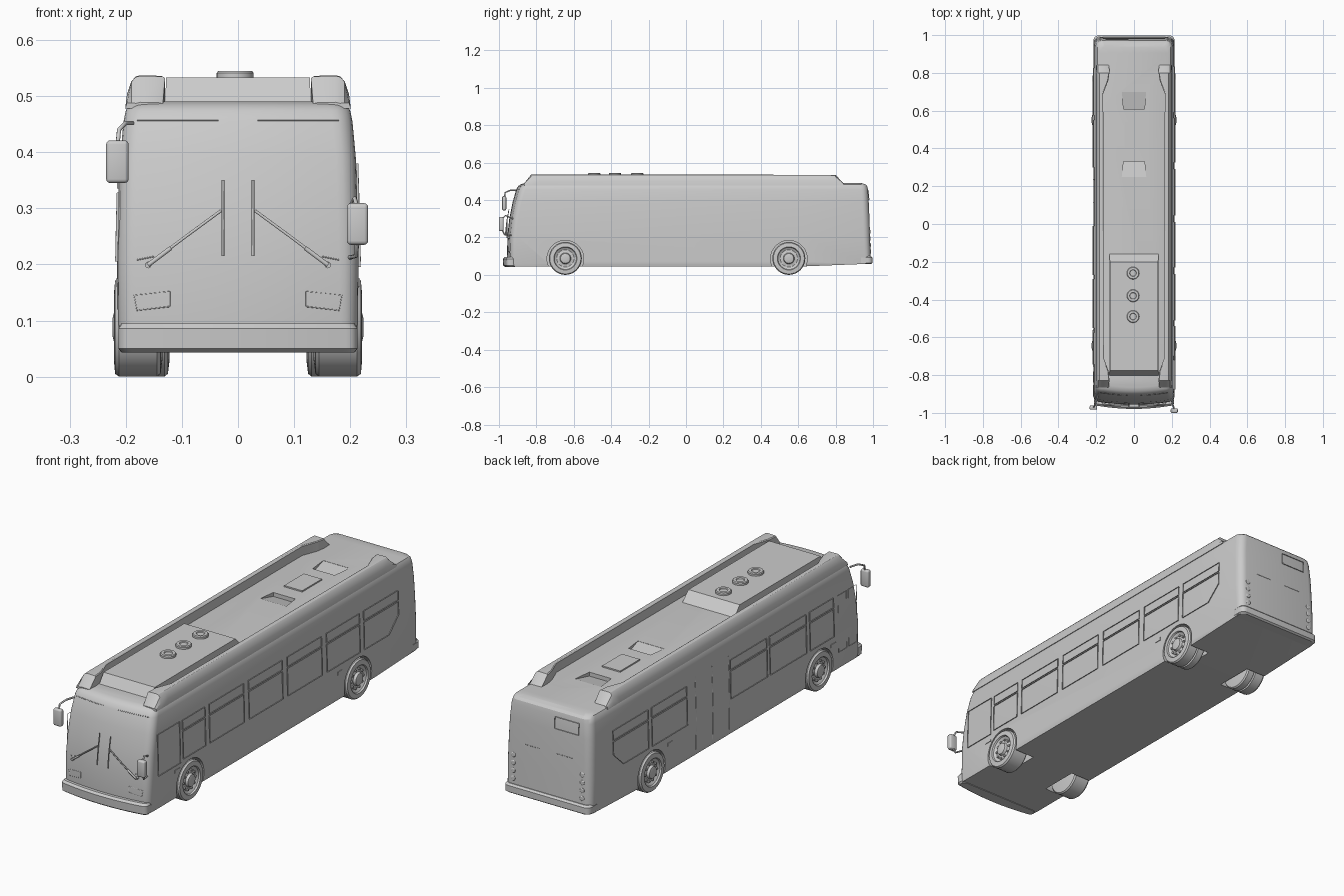
import bpy, bmesh, math
from mathutils import Vector

if "Cube" in bpy.data.objects:
    bpy.data.objects.remove(bpy.data.objects["Cube"])

grey = bpy.data.materials.new("light_grey")
grey.diffuse_color = (0.6, 0.6, 0.6, 1)
grey.use_nodes = True
grey.node_tree.nodes["Principled BSDF"].inputs["Base Color"].default_value = grey.diffuse_color

# body levels: z, half width, front y, rear y, corner radius
LEVELS = [(.045, .210, -.955, .985, .03), (.06, .213, -.957, .987, .03), (.21, .215, -.955, .984, .035),
          (.30, .213, -.945, .981, .035), (.39, .210, -.927, .977, .035), (.455, .204, -.908, .973, .035),
          (.474, .200, -.898, .969, .035), (.484, .194, -.885, .960, .035), (.490, .180, -.865, .940, .035)]
BOW = .02


def level(z, k):
    for a, b in zip(LEVELS, LEVELS[1:]):
        if z <= b[0]:
            return a[k] + (b[k] - a[k]) * max(0, z - a[0]) / (b[0] - a[0])
    return LEVELS[-1][k]


def side(s, off=0):
    return lambda y, z: (s * (level(z, 1) + off), y, z)


def front(off=0):
    return lambda x, z: (x, level(z, 2) + BOW * (x / .21) ** 2 - off, z)


def rear(off=0):
    return lambda x, z: (x, level(z, 3) + off, z)


def finish(name, bm, angle=30):
    bmesh.ops.recalc_face_normals(bm, faces=bm.faces)
    me = bpy.data.meshes.new(name)
    bm.to_mesh(me)
    bm.free()
    ob = bpy.data.objects.new(name, me)
    bpy.context.collection.objects.link(ob)
    me.materials.append(grey)
    smooth(ob, angle)
    return ob


def smooth(ob, angle=30):
    bpy.ops.object.select_all(action='DESELECT')
    ob.select_set(True)
    bpy.context.view_layer.objects.active = ob
    bpy.ops.object.shade_smooth_by_angle(angle=math.radians(angle))


def loft(name, rings, pair_caps=False, angle=30):
    bm = bmesh.new()
    vs = [[bm.verts.new(p) for p in r] for r in rings]
    n = len(rings[0])
    for a, b in zip(vs, vs[1:]):
        for i in range(n):
            j = (i + 1) % n
            bm.faces.new((a[i], a[j], b[j], b[i]))
    for r in (vs[0], vs[-1]):
        if pair_caps:
            for i in range(n // 2):
                ids = dict.fromkeys([i, i + 1, n - i - 1, (n - i) % n])
                bm.faces.new([r[k] for k in ids])
        else:
            bm.faces.new(r)
    return finish(name, bm, angle)


def outline(z, w, yf, yr, r):
    # rounded plan outline with a slightly bowed front
    yc = yf + BOW * ((w - r) / w) ** 2
    half = [((w - r) * k / 4, yf + BOW * ((w - r) * k / 4 / w) ** 2) for k in range(4)]
    arc = [math.radians(90 * k / 5) for k in range(6)]
    half += [(w - r + r * math.sin(a), yc + r - r * math.cos(a)) for a in arc]
    if yr > .7 and yf < .6:
        half.append((w, .62))
    half += [(w - r + r * math.cos(a), yr - r + r * math.sin(a)) for a in arc]
    half.append((0, yr))
    ring = half + [(-x, y) for x, y in half[-2:0:-1]]
    return [(x, y, z + (max(0, y - .62) * .04 if z < .05 else 0)) for x, y in ring]


def shell(name, levels):
    return loft(name, [outline(*l) for l in levels], True)


def lathe(name, pts, centre, axis='x', n=32):
    rings = []
    for h, r in pts:
        ring = []
        for k in range(n):
            a = 2 * math.pi * k / n
            c, s = r * math.cos(a), r * math.sin(a)
            v = {'x': (h, c, s), 'y': (c, h, s), 'z': (c, s, h)}[axis]
            ring.append(Vector(v) + Vector(centre))
        rings.append(ring)
    return loft(name, rings)


def box(name, c, size, bevel=0):
    bm = bmesh.new()
    bmesh.ops.create_cube(bm, size=1)
    for v in bm.verts:
        v.co = [c[i] + v.co[i] * size[i] for i in range(3)]
    if bevel:
        bmesh.ops.bevel(bm, geom=bm.edges[:], offset=bevel, segments=3, affect='EDGES', profile=.5)
    return finish(name, bm)


def tube(name, pts, r):
    cu = bpy.data.curves.new(name, 'CURVE')
    cu.dimensions = '3D'
    cu.bevel_depth, cu.bevel_resolution, cu.use_fill_caps = r, 1, True
    sp = cu.splines.new('POLY')
    sp.points.add(len(pts) - 1)
    for p, q in zip(sp.points, pts):
        p.co = (*q, 1)
    cu.materials.append(grey)
    ob = bpy.data.objects.new(name, cu)
    bpy.context.collection.objects.link(ob)


def frame(name, pts, place, out, width=.006, depth=.005):
    # thin raised rim round a window or panel
    bm = bmesh.new()
    f = bm.faces.new([bm.verts.new(place(*p)) for p in pts])
    bmesh.ops.inset_individual(bm, faces=[f], thickness=width)
    bmesh.ops.delete(bm, geom=[f], context='FACES_ONLY')
    ext = bmesh.ops.extrude_face_region(bm, geom=bm.faces[:], use_keep_orig=True)
    verts = [g for g in ext['geom'] if isinstance(g, bmesh.types.BMVert)]
    bmesh.ops.translate(bm, vec=Vector(out) * depth, verts=verts)
    return finish(name, bm)


def rect(a, b, c, d):
    return [(a, c), (b, c), (b, d), (a, d)]


# main body with wheel wells and roof scoops cut out
body = shell("body", LEVELS)
cutters = []
for s in (-1, 1):
    for y in (-.645, .55):
        cutters.append(lathe("well_cutter", [(.11 * s, .098), (.26 * s, .098)], (0, y, .086), 'x', 40))
for y0, y1 in ((.25, .33), (.70, .61)):
    cutters.append(loft("scoop_cutter", [[(-w, y, .51), (w, y, .51), (w, y, z), (-w, y, z)]
                                         for w, y, z in ((.065, y0, .489), (.055, y1, .472))]))
for c in cutters:
    m = body.modifiers.new("cut", 'BOOLEAN')
    m.operation, m.object = 'DIFFERENCE', c
    bpy.context.view_layer.objects.active = body
    bpy.ops.object.modifier_apply(modifier=m.name)
    bpy.data.objects.remove(c)
smooth(body)

# bumpers
shell("front_bumper", [(.043, .207, -.968, -.915, .02), (.050, .213, -.977, -.91, .02),
                       (.086, .213, -.979, -.91, .02), (.095, .207, -.970, -.915, .02)])
shell("rear_bumper", [(.058, .208, .90, .990, .025), (.064, .214, .90, .998, .025),
                      (.092, .214, .90, .998, .025), (.100, .208, .90, .990, .025)])

# roof side fairings
STATIONS = [(-.866, .134, .489), (-.828, .130, .536), (-.78, .134, .537), (-.71, .160, .537),
            (.69, .163, .535), (.76, .136, .535), (.80, .130, .534), (.843, .132, .489)]
for s in (-1, 1):
    loft("roof_fairing", [[(s * x, y, z) for x, z in
                           ((.201, .478), (.198, .488 + (t - .489) * .3), (.190, .488 + (t - .489) * .8),
                            (.182, t - .002), (.174, t), (xi + .004, t - .001), (xi, t - .004), (xi, .478))]
                          for y, xi, t in STATIONS])

# roof equipment box, vents and hatch
loft("roof_box", [[(-.13, y, .485), (.13, y, .485), (.128, y2, z), (-.128, y2, z)]
                  for y, y2, z in ((-.805, -.775, .533), (-.155, -.20, .533))])
for y in (-.26, -.38, -.49):
    lathe("roof_vent", [(.53, .033), (.541, .033), (.545, .030), (.545, .018), (.541, .016)], (-.005, y, 0), 'z', 28)
box("roof_hatch", (-.005, .47, .492), (.09, .14, .008))

# wheels with lug bolts
TYRE = [(.168, .088), (.212, .088), (.219, .083), (.221, .062), (.214, .059), (.206, .046),
        (.210, .030), (.221, .026), (.224, .014), (.224, .004)]
DUAL = [(.122, .06), (.125, .083), (.131, .088), (.160, .088), (.162, .08), (.166, .08)]
SINGLE = [(.135, .06), (.138, .083), (.144, .088)]
for s in (-1, 1):
    for name, y, inner in (("front_wheel", -.645, SINGLE), ("rear_wheel", .55, DUAL)):
        lathe(name, [(s * h, r) for h, r in inner + TYRE], (0, y, .088))
        for k in range(10):
            a = math.tau * k / 10
            lathe("lug_bolt", [(s * .2, .005), (s * .214, .005)],
                  (0, y + .042 * math.cos(a), .088 + .042 * math.sin(a)), 'x', 8)

# side windows: start y, end y, kind
RIGHT = [(-.877, -.72, 'single'), (-.70, -.54, 'split'), (-.51, -.265, 'split'), (-.23, .01, 'split'),
         (.045, .29, 'split'), (.325, .56, 'split'), (.59, .835, 'taper')]
LEFT = [(-.745, -.575, 'split'), (-.55, -.29, 'split'), (-.27, -.01, 'split'),
        (.30, .55, 'split'), (.575, .825, 'taper')]
for s, wins in ((1, RIGHT), (-1, LEFT)):
    place, out = side(s, -.001), (s, 0, 0)
    for a, b, kind in wins:
        if kind == 'single':
            frame("driver_window", rect(a, b, .195, .38), place, out)
            continue
        frame("upper_window", rect(a, b, .335, .378), place, out)
        low = rect(a, b, .205, .328)
        if kind == 'taper':
            low = [(a, .205), (b - .07, .205), (b, .27), (b, .328), (a, .328)]
        frame("lower_window", low, place, out)
    for y in (-.74, .42):
        box("side_marker", (s * .214, y, .168), (.006, .035, .014))

# doors on the left side
door = side(-1, 0)
for a, b in ((-.92, -.853), (-.847, -.78)):
    frame("front_door_glass", rect(a + .008, b, .12, .375), side(-1, -.001), (-1, 0, 0), .004, .003)
for y in (.235, .115, -.003):
    tube("rear_door_seam", [door(y, z) for z in (.07, .21, .30, .40)], .0012)

# windscreen seams, headlights and wipers
for s in (-1, 1):
    tube("windscreen_top_seam", [front()(s * x, .457) for x in (.035, .08, .13, .18)], .0014)
    tube("headlight_rim", [front()(s * x, z) for x, z in ((.12, .125), (.18, .118), (.185, .145), (.12, .152), (.12, .125))], .0012)
    tube("lower_screen_seam", [front()(s * x, z) for x, z in ((.18, .208), (.15, .214))], .0014)
    w = front(.012)
    tube("wiper_blade", [w(s * .027, z) for z in (.215, .28, .35)], .0025)
    tube("wiper_arm", [w(s * x, z) for x, z in ((.030, .296), (.09, .252), (.13, .222))], .003)
    tube("wiper_base", [w(s * x, z) for x, z in ((.12, .229), (.16, .199))], .0045)
    lathe("wiper_pivot", [(0, .006), (.02, .006)], w(s * .16, .199), 'y', 12)

# mirrors
box("left_mirror", (-.215, -.972, .383), (.04, .022, .076), .007)
tube("left_mirror_arm", [(-.188, -.90, .452), (-.20, -.94, .452), (-.212, -.967, .44), (-.215, -.97, .41)], .004)
box("right_mirror", (.213, -.988, .272), (.038, .024, .074), .007)
tube("right_mirror_arm", [(.198, -.925, .30), (.208, -.965, .318), (.213, -.982, .30)], .004)
tube("right_mirror_stay", [(.198, -.93, .212), (.21, -.97, .215), (.213, -.984, .245)], .004)

# rear panel details
frame("rear_sign", rect(-.15, -.03, .40, .452), rear(-.001), (0, 1, 0))
for s in (-1, 1):
    tube("rear_seam", [rear()(s * .04, .29), rear()(s * .12, .29)], .0012)
    for z in (.125, .16, .195, .23):
        lathe("tail_light", [(-.01, .011), (.001, .011), (.003, .008)], rear()(s * .172, z), 'y', 16)
